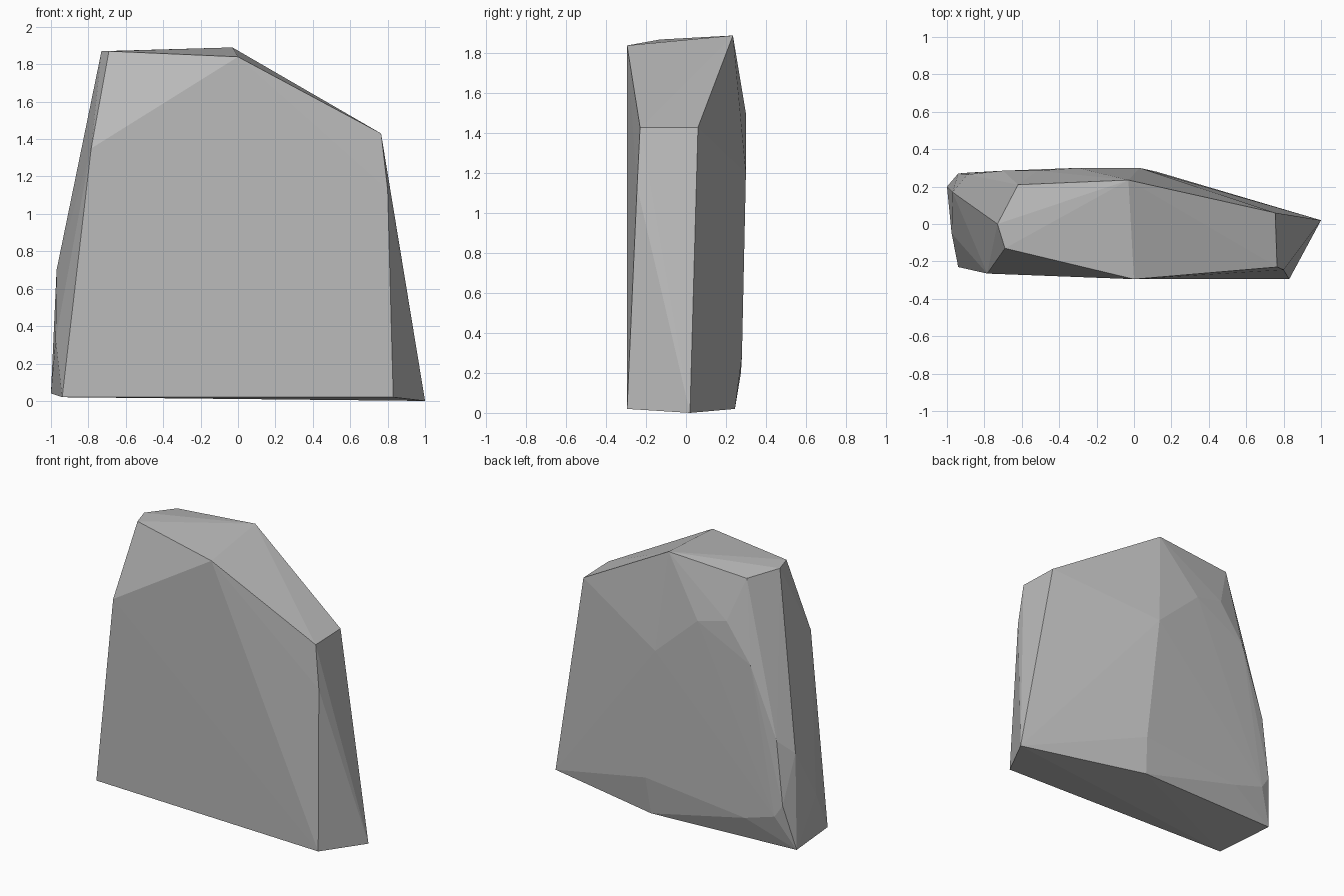
import bpy, bmesh

cube = bpy.data.objects.get("Cube")
if cube:
    bpy.data.objects.remove(cube, do_unlink=True)

# Plain stone colour
stone = bpy.data.materials.new("grey stone")
stone.use_nodes = True
colour = (0.5, 0.5, 0.5, 1)
stone.diffuse_color = colour
stone.node_tree.nodes["Principled BSDF"].inputs["Base Color"].default_value = colour

# Corners of the chiselled slab, grouped by where they sit
base = [(-.94, -.23, .02), (.83, -.295, .02), (1, .02, 0),
        (.1, .245, .02), (-1, .2, .04)]
crown = [(0, -.295, 1.84), (-.03, .235, 1.89), (-.69, -.13, 1.87),
         (-.73, 0, 1.87), (-.62, .21, 1.85)]
right_shoulder = [(.765, -.23, 1.43), (.755, .06, 1.43), (.8, -.245, 1.13)]
left_side = [(-.785, -.265, 1.35), (-.97, .17, .7), (-.975, -.05, .33)]
back = [(.12, .28, .28), (-.65, .275, .2), (-.88, .275, .27), (-.94, .27, .36),
        (-.89, .265, .8), (.03, .3, 1.2), (-.3, .3, 1.5),
        (-.515, .285, 1.55), (-.7, .285, 1.29)]

# Wrap the corners in one faceted convex shell
bm = bmesh.new()
for corner in base + crown + right_shoulder + left_side + back:
    bm.verts.new(corner)
result = bmesh.ops.convex_hull(bm, input=bm.verts[:])
inside = [v for v in bm.verts if not v.link_faces]
bmesh.ops.delete(bm, geom=inside, context='VERTS')
bmesh.ops.recalc_face_normals(bm, faces=bm.faces[:])

mesh = bpy.data.meshes.new("rock_slab")
bm.to_mesh(mesh)
bm.free()
mesh.materials.append(stone)
rock = bpy.data.objects.new("rock_slab", mesh)
bpy.context.collection.objects.link(rock)
